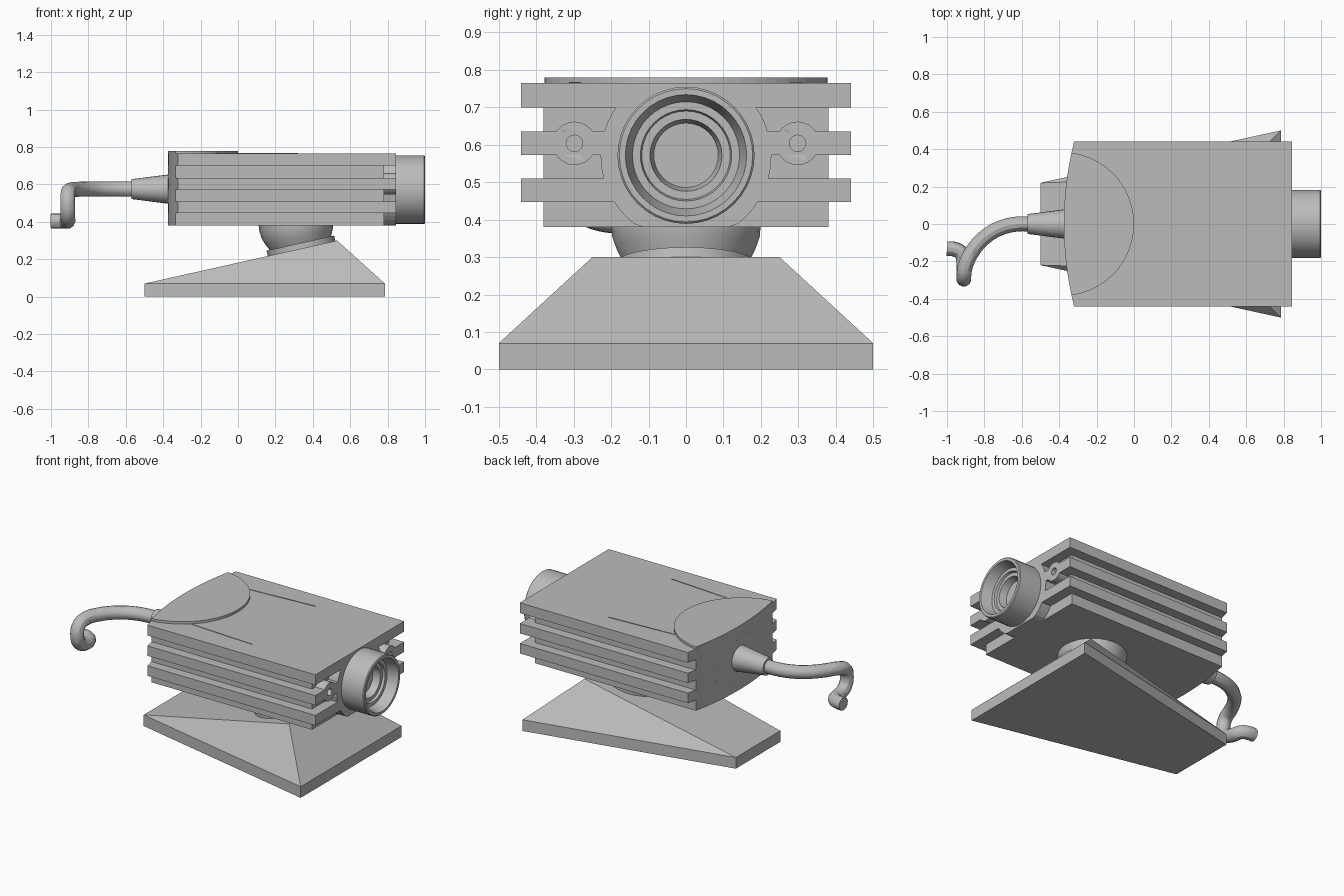
import bpy, bmesh, math
from mathutils import Matrix, Vector

if "Cube" in bpy.data.objects:
    bpy.data.objects.remove(bpy.data.objects["Cube"], do_unlink=True)

GREY = (0.5, 0.5, 0.5, 1)
mat = bpy.data.materials.new("matte grey")
mat.use_nodes = True
mat.diffuse_color = GREY
mat.node_tree.nodes["Principled BSDF"].inputs["Base Color"].default_value = GREY


def finish(name, bm, smooth=False):
    bmesh.ops.recalc_face_normals(bm, faces=bm.faces)
    me = bpy.data.meshes.new(name)
    bm.to_mesh(me)
    bm.free()
    me.materials.append(mat)
    ob = bpy.data.objects.new(name, me)
    bpy.context.collection.objects.link(ob)
    if smooth:
        shade(ob)
    return ob


def select(ob):
    bpy.ops.object.select_all(action='DESELECT')
    ob.select_set(True)
    bpy.context.view_layer.objects.active = ob


def shade(ob):
    select(ob)
    bpy.ops.object.shade_smooth_by_angle(angle=math.radians(30))


def prism(name, points, offset):
    """Extrude a closed 3D outline along an offset."""
    bm = bmesh.new()
    face = bm.faces.new([bm.verts.new(p) for p in points])
    res = bmesh.ops.extrude_face_region(bm, geom=[face], use_keep_orig=True)
    verts = [g for g in res["geom"] if isinstance(g, bmesh.types.BMVert)]
    bmesh.ops.translate(bm, verts=verts, vec=offset)
    return finish(name, bm)


def lathe(name, profile, origin, axis, steps=32):
    """Spin (radius, height) pairs about an axis."""
    bm = bmesh.new()
    rings = []
    for r, h in profile:
        rings.append([bm.verts.new((r * math.cos(math.tau * i / steps),
                                    r * math.sin(math.tau * i / steps), h))
                      for i in range(steps)])
    for a, b in zip(rings, rings[1:]):
        for i in range(steps):
            j = (i + 1) % steps
            bm.faces.new((a[i], a[j], b[j], b[i]))
    bm.faces.new(rings[0])
    bm.faces.new(rings[-1])
    turn = Vector((0, 0, 1)).rotation_difference(Vector(axis)).to_matrix().to_4x4()
    bm.transform(Matrix.Translation(origin) @ turn)
    return finish(name, bm, True)


def back_arc(w, z, steps=16):
    """Gently bowed rear edge, running from +w to -w."""
    ys = [w - 2 * w * i / steps for i in range(steps + 1)]
    return [(-0.375 + y * y / 3.55, y, z) for y in ys]


# Wedge-shaped foot: tapered slab with a sloping top that rises to a ridge
bm = bmesh.new()
for s in (-1, 1):
    for z in (0, 0.07):
        bm.verts.new((0.785, 0.5 * s, z))
        bm.verts.new((-0.5, 0.22 * s, z))
    bm.verts.new((0.53, 0.25 * s, 0.30))
bmesh.ops.convex_hull(bm, input=bm.verts)
bmesh.ops.dissolve_limit(bm, angle_limit=0.01, verts=bm.verts, edges=bm.edges)
finish("foot", bm)

# Swivel mount leaning with the foot's slope
lathe("swivel_mount", [(0.185, -0.02), (0.185, 0.03), (0.168, 0.03), (0.185, 0.065),
                       (0.197, 0.10), (0.2, 0.14), (0.195, 0.2)],
      (0.34, 0, 0.257), (-0.218, 0, 0.976), 24)

# Finned housing: alternating narrow core layers and wide cooling fins
levels = [0.38, 0.447, 0.51, 0.573, 0.635, 0.70, 0.765]
fins = []
for i, (low, high) in enumerate(zip(levels, levels[1:])):
    wide = i % 2 == 1
    w, front = (0.44, 0.845) if wide else (0.38, 0.78)
    outline = back_arc(w, low) + [(front, -w, low), (front, w, low)]
    fins.append(prism("cooling_fin" if wide else "core_layer", outline,
                      (0, 0, high - low)))

# Rounded hub behind the lens, trimmed to the housing height
hub = []
for i in range(48):
    a = math.tau * i / 48
    hub.append((0.76, 0.228 * math.cos(a),
                min(0.765, max(0.38, 0.57 + 0.228 * math.sin(a)))))
prism("lens_hub", hub, (0.085, 0, 0))

# Screw bosses on the middle fin, with bored holes
for s in (-1, 1):
    centre = (0.77, 0.298 * s, 0.604)
    boss = lathe("screw_boss", [(0.058, 0), (0.058, 0.075)], centre, (1, 0, 0), 24)
    drill = lathe("drill", [(0.022, 0.03), (0.022, 0.15)], centre, (1, 0, 0), 16)
    for ob in (fins[3], boss):
        mod = ob.modifiers.new("hole", 'BOOLEAN')
        mod.operation = 'DIFFERENCE'
        mod.solver = 'EXACT'
        mod.object = drill
        select(ob)
        bpy.ops.object.modifier_apply(modifier=mod.name)
    bpy.data.objects.remove(drill, do_unlink=True)

# Lens barrel with stepped recess
lathe("lens_barrel", [(0.183, 0), (0.183, 0.15), (0.178, 0.155), (0.162, 0.155),
                      (0.143, 0.09), (0.122, 0.09), (0.118, 0.075), (0.096, 0.075),
                      (0.086, 0.03)], (0.845, 0, 0.572), (1, 0, 0), 40)

# Rounded cap plate on the rear of the lid
cap = back_arc(0.378, 0.765)
for i in range(1, 32):
    a = -math.pi / 2 + math.pi * i / 32
    cap.append((-0.384 + 0.384 * math.cos(a), 0.384 * math.sin(a), 0.765))
cap = [p for p in cap if p[0] > -0.335 or abs(p[1]) < 0.377]
prism("cap_plate", cap, (0, 0, 0.015))

# Slim raised seams on the lid
for s in (-1, 1):
    prism("lid_seam", [(-0.12, 0.282 * s, 0.764), (0.32, 0.313 * s, 0.764),
                       (-0.12, 0.288 * s, 0.764)], (0, 0, 0.004))

# Tapered cable sleeve
lathe("cable_sleeve", [(0.083, -0.03), (0.053, 0.205)], (-0.365, 0, 0.575), (-1, 0, 0), 24)

# Cable: sweeps sideways, drops, and hooks back at the tip
path = [(-0.55, 0, 0.575), (-0.62, 0, 0.575), (-0.71, -0.02, 0.575),
        (-0.79, -0.065, 0.575), (-0.86, -0.14, 0.574), (-0.9, -0.22, 0.568),
        (-0.91, -0.275, 0.545), (-0.91, -0.295, 0.49), (-0.91, -0.27, 0.43),
        (-0.91, -0.21, 0.405), (-0.925, -0.155, 0.405), (-0.96, -0.135, 0.405),
        (-1.0, -0.132, 0.405)]
curve = bpy.data.curves.new("cable", 'CURVE')
curve.dimensions = '3D'
curve.bevel_depth = 0.04
curve.bevel_resolution = 4
curve.resolution_u = 5
curve.use_fill_caps = True
spline = curve.splines.new('BEZIER')
spline.bezier_points.add(len(path) - 1)
for bp, co in zip(spline.bezier_points, path):
    bp.co = co
    bp.handle_left_type = bp.handle_right_type = 'AUTO'
curve.materials.append(mat)
cable = bpy.data.objects.new("cable", curve)
bpy.context.collection.objects.link(cable)
select(cable)
bpy.ops.object.convert(target='MESH')
shade(bpy.context.view_layer.objects.active)
